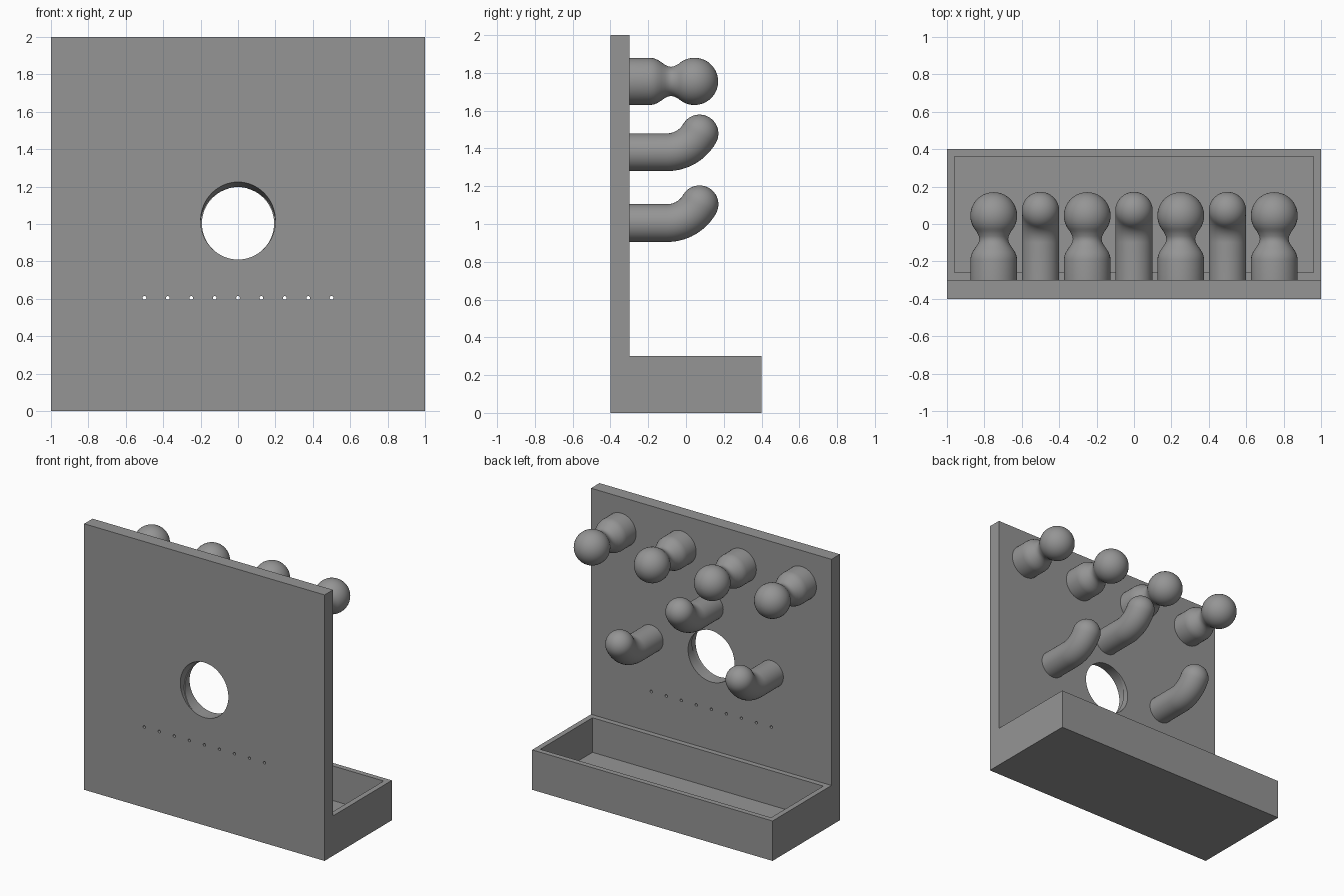
import bpy, bmesh
from math import sin, cos, pi, radians

if "Cube" in bpy.data.objects:
    bpy.data.objects.remove(bpy.data.objects["Cube"])

grey = bpy.data.materials.new("mid grey")
grey.diffuse_color = (0.3, 0.3, 0.3, 1)
grey.use_nodes = True
grey.node_tree.nodes["Principled BSDF"].inputs["Base Color"].default_value = grey.diffuse_color


def add_object(name, bm):
    bmesh.ops.recalc_face_normals(bm, faces=bm.faces)
    mesh = bpy.data.meshes.new(name)
    bm.to_mesh(mesh)
    bm.free()
    obj = bpy.data.objects.new(name, mesh)
    bpy.context.collection.objects.link(obj)
    mesh.materials.append(grey)
    return obj


def activate(obj):
    bpy.ops.object.select_all(action='DESELECT')
    obj.select_set(True)
    bpy.context.view_layer.objects.active = obj


def cut(obj, cutter):
    """Subtract the active cutter from obj, then remove it."""
    mod = obj.modifiers.new("cut", 'BOOLEAN')
    mod.operation, mod.solver, mod.object = 'DIFFERENCE', 'EXACT', cutter
    activate(obj)
    bpy.ops.object.modifier_apply(modifier=mod.name)
    bpy.data.objects.remove(cutter)


def cylinder(r, depth, location, tilt=0, sides=64):
    """Cylinder running front to back; tilt lowers its rear end."""
    bpy.ops.mesh.primitive_cylinder_add(vertices=sides, radius=r, depth=depth,
                                        location=location, rotation=(-pi / 2 - tilt, 0, 0))
    return bpy.context.object


def tube(name, x, z0, rings, sides=40):
    """Skin rings of (y, z, slope angle, radius); the last ring closes the tip."""
    bm = bmesh.new()
    loops = []
    for y, z, a, r in rings:
        loops.append([bm.verts.new((x + r * cos(t), y - r * sin(t) * sin(a),
                                    z0 + z + r * sin(t) * cos(a)))
                      for t in (2 * pi * i / sides for i in range(sides))])
    for l0, l1 in zip(loops, loops[1:]):
        for i in range(sides):
            j = (i + 1) % sides
            bm.faces.new((l0[i], l0[j], l1[j], l1[i]))
    bm.faces.new(loops[0])
    bm.faces.new(loops[-1])
    obj = add_object(name, bm)
    activate(obj)
    bpy.ops.object.shade_smooth_by_angle(angle=radians(35))


# Back panel and tray block: one L-shaped side profile, extruded across x
bm = bmesh.new()
profile = [(-.4, 0), (.4, 0), (.4, .3), (-.3, .3), (-.3, 2), (-.4, 2)]
face = bm.faces.new([bm.verts.new((-1, y, z)) for y, z in profile])
ext = bmesh.ops.extrude_face_region(bm, geom=[face])
bmesh.ops.translate(bm, vec=(2, 0, 0),
                    verts=[v for v in ext["geom"] if isinstance(v, bmesh.types.BMVert)])
board = add_object("panel_and_tray", bm)

# Tray hollow
bpy.ops.mesh.primitive_cube_add(size=1, location=(0, .05, .29))
bpy.context.object.scale = (1.92, .62, .5)
cut(board, bpy.context.object)

# Large round opening with a tilted front recess
tilt = radians(15)
cut(board, cylinder(.193, .4, (0, -.35, 1.003)))
cut(board, cylinder(.2, .2, (0, -.35 - .1 * cos(tilt), 1.004 + .1 * sin(tilt)), tilt))

# Row of small drilled holes
for i in range(9):
    cut(board, cylinder(.01, .3, (-.5 + .125 * i, -.35, .605), sides=16))
activate(board)
bpy.ops.object.shade_smooth_by_angle(angle=radians(30))

# Ball-ended pegs: shaft, rounded shoulder, neck, ball
peg = [(-.31, .125), (-.19, .125), (-.17, .122), (-.15, .114), (-.13, .101), (-.11, .087),
       (-.095, .08), (-.08, .077), (-.065, .08), (-.05, .087)]
for i in range(21):
    a = radians(132) * (1 - i / 20)
    peg.append((.045 + .125 * cos(a), max(.125 * sin(a), .0005)))
for i in range(4):
    tube("ball_peg", -.75 + .5 * i, 1.755, [(y, 0, 0, r) for y, r in peg])

# Upturned hooks: straight shaft, 60 degree bend, round tip
R, bend = .198, radians(60)
hook = [(-.31, 0, 0, .1)]
for i in range(15):
    a = bend * i / 14
    hook.append((-.1 + R * sin(a), R * (1 - cos(a)), a, .1))
end_y, end_z = hook[-1][:2]
for i in range(1, 13):
    t = pi / 2 * i / 12
    d = .1 * sin(t)
    hook.append((end_y + d * cos(bend), end_z + d * sin(bend), bend, max(.1 * cos(t), .0005)))
for x, z in ((-.5, 1.005), (0, 1.38), (.5, 1.005)):
    tube("hook", x, z, hook)
